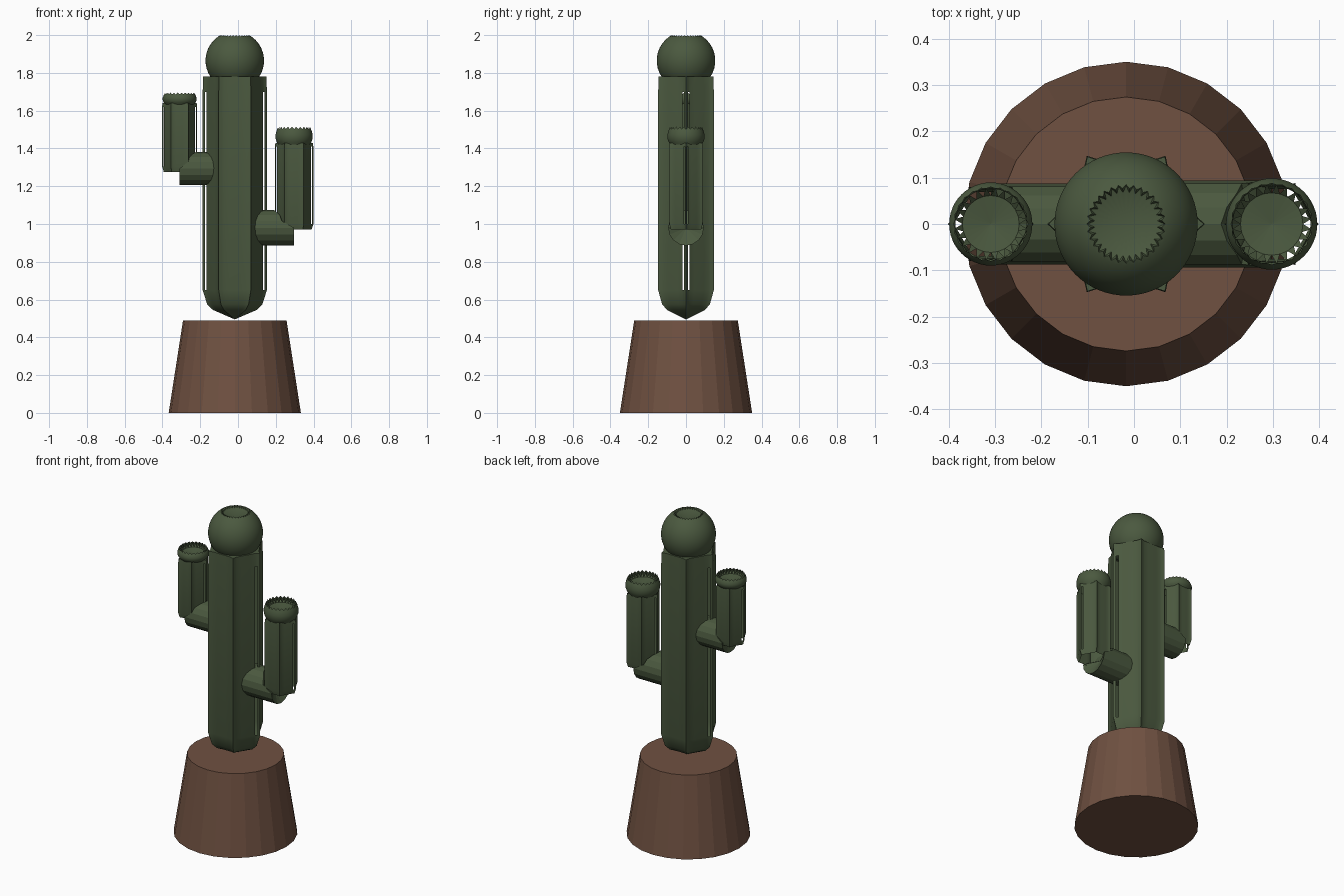
import bpy, bmesh
from math import sin, cos, pi, radians, sqrt

if "Cube" in bpy.data.objects:
    bpy.data.objects.remove(bpy.data.objects["Cube"])


def material(name, rgb):
    m = bpy.data.materials.new(name)
    m.use_nodes = True
    m.diffuse_color = (*rgb, 1)
    m.node_tree.nodes["Principled BSDF"].inputs["Base Color"].default_value = (*rgb, 1)
    return m


GREEN = material("cactus green", (0.07, 0.1, 0.05))
BROWN = material("pot brown", (0.16, 0.082, 0.053))
CX = -0.017  # axis of pot and trunk


def loft(name, rings, mat, start=None, end=None, skip=lambda row, i: False, smooth=True):
    """Skin a stack of equal closed rings; start and end are optional fan tips."""
    bm = bmesh.new()
    rows = [[bm.verts.new(p) for p in ring] for ring in rings]
    n = len(rows[0])
    for r in range(len(rows) - 1):
        for i in range(n):
            if not skip(r, i):
                j = (i + 1) % n
                bm.faces.new((rows[r][i], rows[r][j], rows[r + 1][j], rows[r + 1][i]))
    for tip, row, flip in ((start, rows[0], True), (end, rows[-1], False)):
        if tip:
            t = bm.verts.new(tip)
            for i in range(n):
                a, b = row[i], row[(i + 1) % n]
                bm.faces.new((b, a, t) if flip else (a, b, t))
    me = bpy.data.meshes.new(name)
    bm.to_mesh(me)
    bm.free()
    me.materials.append(mat)
    ob = bpy.data.objects.new(name, me)
    bpy.context.collection.objects.link(ob)
    if smooth:
        bpy.ops.object.select_all(action='DESELECT')
        ob.select_set(True)
        bpy.context.view_layer.objects.active = ob
        bpy.ops.object.shade_smooth_by_angle(angle=radians(30))
    return ob


def circle(cx, r, z, n):
    return [(cx + r * cos(2 * pi * i / n), r * sin(2 * pi * i / n), z) for i in range(n)]


# Six-ribbed section: (degrees from the rib, share of the rib radius)
RIB = [(0, 1), (4, .93), (7.5, .885), (18, .84), (30, .82), (42, .84), (52.5, .885), (56, .93)]


def ribbed(cx, r, z):
    return [(cx + r * s * cos(radians(60 * k + a)), r * s * sin(radians(60 * k + a)), z)
            for k in range(6) for a, s in RIB]


def slit(i):
    """Narrow openings beside the two side ribs."""
    k, a = divmod(i, len(RIB))
    return (a == 1 and k in (0, 3)) or (a == 6 and k in (2, 5))


# Pot with flat soil top
loft("pot", [circle(CX, 0.35, 0, 24), circle(CX, 0.274, 0.49, 24)], BROWN,
     start=(CX, 0, 0), end=(CX, 0, 0.49), smooth=False)

# Trunk, pointed at the foot
levels = [(0.545, .68), (0.575, .86), (0.65, 1), (1.70, 1), (1.78, .985)]
loft("trunk", [ribbed(CX, 0.17 * s, z) for z, s in levels], GREEN,
     start=(CX, 0, 0.495), end=(CX, 0, 1.78), skip=lambda row, i: row == 2 and slit(i))


def toothed(cx, r_out, r_in, z_out, z_in, n):
    """Zigzag ring."""
    return [(cx + r * cos(2 * pi * i / n), r * sin(2 * pi * i / n), z)
            for i in range(n) for r, z in [((r_out, z_out), (r_in, z_in))[i % 2]]]


# Round head with a toothed dish in its top
R, ZC, N = 0.155, 1.865, 64
head = [circle(CX, R * cos(t), ZC + R * sin(t), N)
        for t in [radians(-85 + 10 * k) for k in range(15)]]
head.append(toothed(CX, 0.085, 0.077, 1.993, 1.999, N))
head.append(toothed(CX, 0.083, 0.068, 1.99, 1.985, N))
loft("head", head, GREEN, start=(CX, 0, ZC - R), end=(CX, 0, 1.965))


def teeth(name, cx, r_rim, r_dish, z, n, depth):
    """Dish carried by pointed teeth, with gaps between them."""
    bm = bmesh.new()
    dish = [bm.verts.new(p) for p in circle(cx, r_dish, z - depth, n)]
    mid = bm.verts.new((cx, 0, z - depth * 1.5))
    for i in range(n):
        a, b = dish[i], dish[(i + 1) % n]
        bm.faces.new((a, b, mid))
        t = 2 * pi * (i + 0.5) / n
        bm.faces.new((b, a, bm.verts.new((cx + r_rim * cos(t), r_rim * sin(t), z))))
    me = bpy.data.meshes.new(name)
    bm.to_mesh(me)
    bm.free()
    me.materials.append(GREEN)
    bpy.context.collection.objects.link(bpy.data.objects.new(name, me))


def arm(side, sign, cx, r, z0, z1, z2, r_elbow, z_elbow):
    # Upright ribbed shell, open at both ends
    shell = [(z0, .9), (z0 + 0.03, 1), (z1 - 0.02, 1), (z1, .97)]
    loft(side + "_arm", [ribbed(cx, r * s, z) for z, s in shell], GREEN,
         skip=lambda row, i: row == 1 and slit(i))
    # Bulging cap with a toothed rim
    h = z2 - z1
    cap = [circle(cx, r * s, z1 + h * f, 48)
           for f, s in ((-.12, .82), (.05, .9), (.25, .96), (.5, .965), (.75, .91))]
    cap.append(toothed(cx, r * .86, r * .83, z1 + h * .85, z2, 48))
    loft(side + "_arm_cap", cap, GREEN)
    teeth(side + "_arm_dish", cx, r * .85, r * .66, z1 + h * .85, 24, 0.02)
    # Horizontal elbow, its upper half shorter and rounded off
    n, start = 16, CX + sign * 0.105
    near, far = [], []
    for i in range(n):
        t = 2 * pi * i / n * sign
        y, up = r_elbow * cos(t), sin(t)
        reach = abs(cx - start) if up < 0.05 else 0.145 - 0.045 * up ** 4
        near.append((start, y, z_elbow + r_elbow * up))
        far.append((start + sign * reach, y, z_elbow + r_elbow * up))
    loft(side + "_elbow", [near, far], GREEN, start=(start, 0, z_elbow),
         end=(start + sign * 0.16, 0, z_elbow), smooth=False)


arm("left", 1, 0.297, 0.102, 0.97, 1.43, 1.515, 0.094, 0.98)
arm("right", -1, -0.309, 0.093, 1.275, 1.64, 1.695, 0.087, 1.294)
